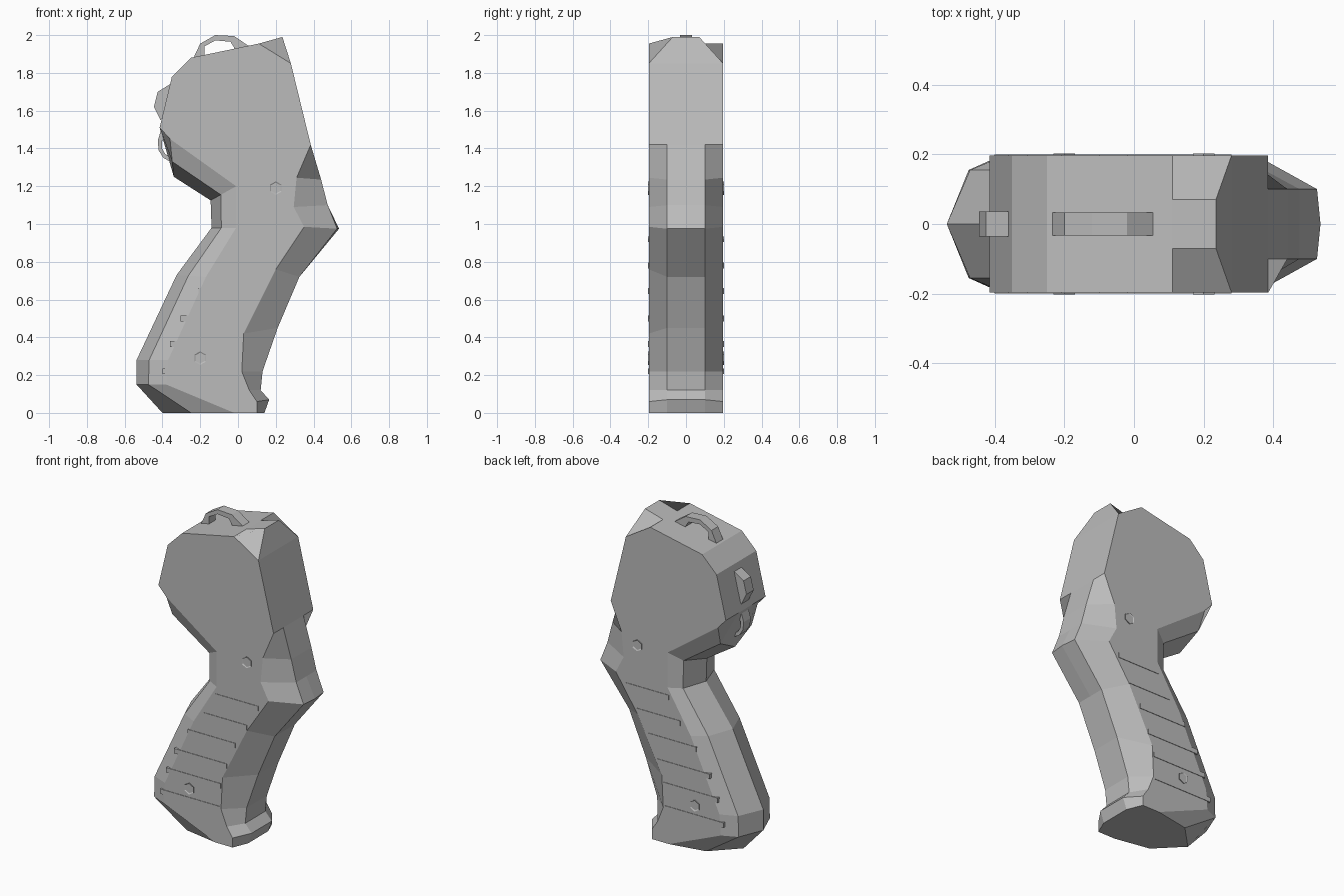
import bpy
import bmesh
import math
from mathutils import Matrix, Vector

if "Cube" in bpy.data.objects:
    bpy.data.objects.remove(bpy.data.objects["Cube"], do_unlink=True)

HALF = 0.197  # half thickness of the body


def make_material(name, colour):
    mat = bpy.data.materials.new(name)
    mat.use_nodes = True
    mat.diffuse_color = colour
    mat.node_tree.nodes["Principled BSDF"].inputs["Base Color"].default_value = colour
    return mat


GREY = make_material("plain grey", (0.5, 0.5, 0.5, 1))


def finish(name, bm):
    bmesh.ops.remove_doubles(bm, verts=bm.verts, dist=0.0005)
    bmesh.ops.recalc_face_normals(bm, faces=bm.faces)
    mesh = bpy.data.meshes.new(name)
    bm.to_mesh(mesh)
    bm.free()
    mesh.materials.append(GREY)
    obj = bpy.data.objects.new(name, mesh)
    bpy.context.collection.objects.link(obj)
    return obj


def extrude_outline(name, outline, half):
    """Extrude an x-z outline evenly about y = 0."""
    bm = bmesh.new()
    face = bm.faces.new([bm.verts.new((x, -half, z)) for x, z in outline])
    moved = bmesh.ops.extrude_face_region(bm, geom=[face], use_keep_orig=True)
    verts = [v for v in moved["geom"] if isinstance(v, bmesh.types.BMVert)]
    bmesh.ops.translate(bm, verts=verts, vec=(0, 2 * half, 0))
    return finish(name, bm)


# Contours: each row gives the centre ridge (x, z) and the side edge (x, z).
front_rows = [
    (-.40, 0, -.02, 0), (-.537, .15, -.38, .15), (-.537, .28, -.37, .28),
    (-.325, .73, -.17, .72), (-.14, .98, -.01, .98),
    (-.145, 1.125, -.01, 1.2), (-.34, 1.25, -.36, 1.45),
]
head_points = [(-.415, 1.51), (-.35, 1.78), (-.25, 1.88), (.11, 1.955)]
back_rows = [
    (.235, 1.99, .28, 1.85), (.28, 1.85, .28, 1.85), (.385, 1.42, .385, 1.42),
    (.44, 1.235, .31, 1.245), (.475, 1.1, .295, 1.09), (.525, .975, .35, .985),
    (.325, .72, .20, .76), (.21, .45, .03, .42), (.13, .22, .02, .22),
    (.12, .12, .06, .12), (.165, .07, .10, .06), (.14, 0, .10, 0),
]


def build_body():
    ridge, shoulder, side = [], [], []

    def add_row(cx, cz, sx, sz, blend, depth):
        ridge.append(Vector((cx, 0, cz)))
        side.append(Vector((sx, HALF, sz)))
        mid = ridge[-1].lerp(side[-1], blend)
        shoulder.append(Vector((mid.x, depth, mid.z)))

    for row in front_rows:
        add_row(*row, 0.4, 0.155)
    for x, z in head_points:
        add_row(x, z, x, z, 0, 0.07)
    for row in back_rows:
        add_row(*row, 0, 0.07 if row[1] > 1.9 else 0.1)
    ridge[len(front_rows) + len(head_points) + 5].x += 0.01  # pointed thumb rest

    bm = bmesh.new()
    flip = Matrix.Diagonal((1, -1, 1))
    layers = [[flip @ p for p in side], [flip @ p for p in shoulder],
              ridge, shoulder, side]
    loops = [[bm.verts.new(p) for p in layer] for layer in layers]
    count = len(ridge)
    for a, b in zip(loops, loops[1:]):
        for i in range(count):
            j = (i + 1) % count
            bm.faces.new((a[i], a[j], b[j], b[i]))
    bm.faces.new(loops[0])
    bm.faces.new(loops[-1])
    bmesh.ops.remove_doubles(bm, verts=bm.verts, dist=0.0005)
    bmesh.ops.dissolve_degenerate(bm, edges=bm.edges, dist=0.0005)
    return finish("body", bm)


build_body()

# Carrying loop on the crown
outer = [(-.24, 1.87), (-.20, 1.955), (-.12, 2), (-.02, 1.995), (.06, 1.94)]
inner = [(-.015, 1.925), (-.04, 1.965), (-.12, 1.972), (-.178, 1.94), (-.178, 1.89)]
extrude_outline("top_loop", outer + inner, 0.033)

# Button on the front of the head
extrude_outline("front_button", [(-.36, 1.74), (-.425, 1.70), (-.445, 1.62),
                                 (-.41, 1.55), (-.37, 1.6)], 0.036)

# Small catch below the button
extrude_outline("front_catch", [(-.41, 1.49), (-.425, 1.44), (-.42, 1.39),
                                (-.395, 1.35), (-.34, 1.32), (-.34, 1.345),
                                (-.385, 1.37), (-.402, 1.40), (-.402, 1.44),
                                (-.38, 1.46)], 0.035)


def build_rib(name, x0, x1, z, sign):
    bm = bmesh.new()
    bmesh.ops.create_cube(bm, size=1)
    bmesh.ops.scale(bm, verts=bm.verts, vec=(x1 - x0, 0.04, 0.03))
    bmesh.ops.translate(bm, verts=bm.verts,
                        vec=((x0 + x1) / 2, sign * (HALF - 0.017), z))
    finish(name, bm)


def build_screw(name, x, z, sign):
    bm = bmesh.new()
    bmesh.ops.create_cone(bm, cap_ends=True, segments=6, radius1=0.036,
                          radius2=0.036, depth=0.02)
    # Recess the outer cap to form the socket
    cap = max(bm.faces, key=lambda f: f.calc_center_median().z)
    bmesh.ops.inset_individual(bm, faces=[cap], thickness=0.007)
    bmesh.ops.translate(bm, verts=cap.verts, vec=(0, 0, -0.004))
    spin = Matrix.Rotation(-sign * math.pi / 2, 4, "X")
    place = Matrix.Translation((x, sign * (HALF - 0.005), z))
    bmesh.ops.transform(bm, verts=bm.verts, matrix=place @ spin)
    finish(name, bm)


# Grip ribs and screws on both sides
ribs = [(-.02, .28, .92), (-.10, .20, .78), (-.21, .12, .645),
        (-.305, .06, .50), (-.36, .02, .365), (-.40, .01, .22)]
for label, sign in (("left", 1), ("right", -1)):
    # The model faces -y, so these names mark the +y and -y faces
    face = "back" if sign > 0 else "front"
    for i, (x0, x1, z) in enumerate(ribs):
        build_rib(f"{face}_grip_rib_{i + 1}", x0, x1, z, sign)
    build_screw(f"{face}_upper_screw", .2, 1.19, sign)
    build_screw(f"{face}_lower_screw", -.2, .29, sign)
